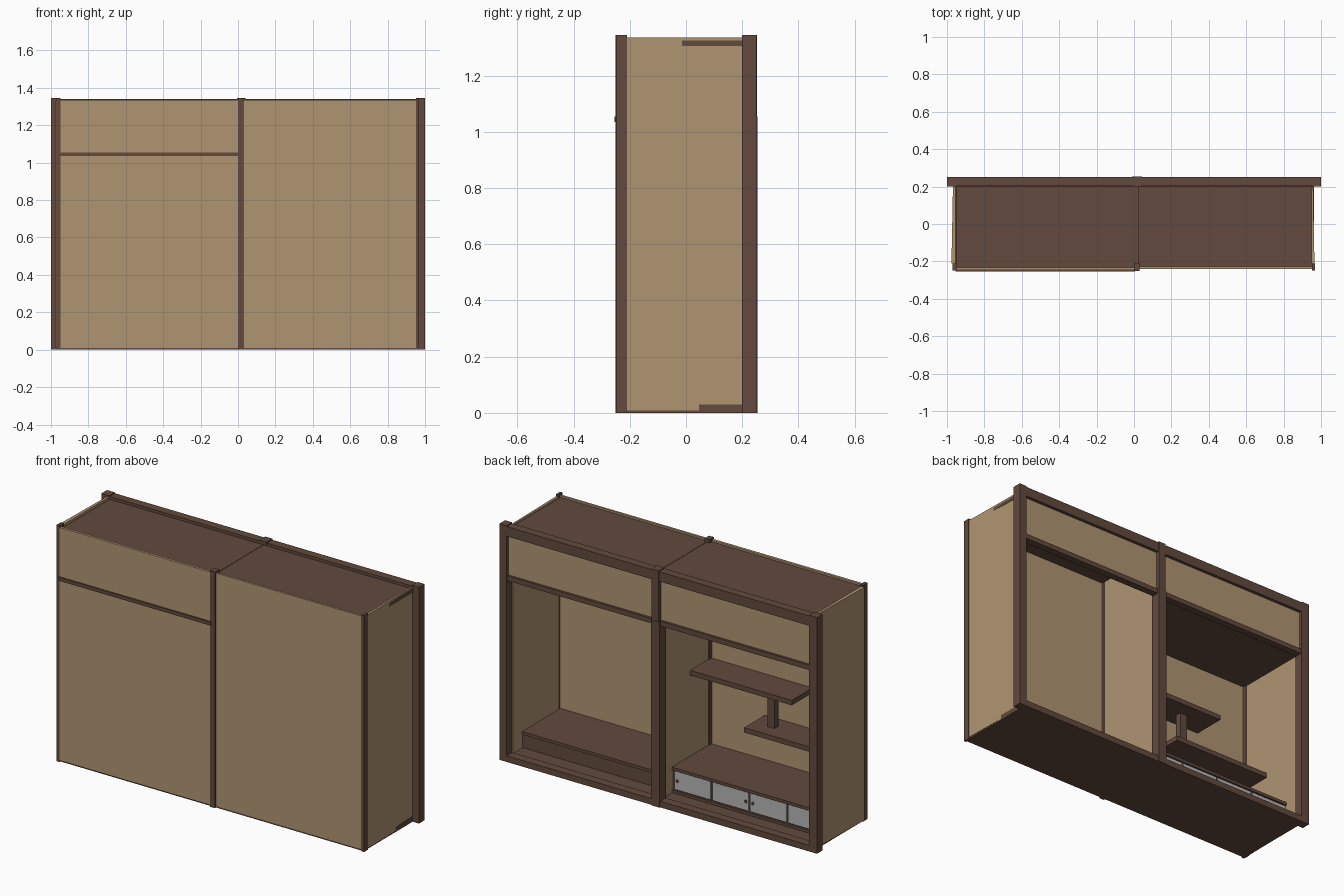
import bpy, bmesh, math
from mathutils import Matrix

if "Cube" in bpy.data.objects:
    bpy.data.objects.remove(bpy.data.objects["Cube"])


def material(name, rgb):
    m = bpy.data.materials.new(name)
    m.diffuse_color = (*rgb, 1)
    m.use_nodes = True
    m.node_tree.nodes["Principled BSDF"].inputs["Base Color"].default_value = m.diffuse_color
    return m


WOOD = material("dark_wood", (0.122, 0.067, 0.047))
TAN = material("tan_plaster", (0.434, 0.301, 0.171))
GREY = material("grey_paper", (0.47, 0.47, 0.47))


def finish(name, bm, mat):
    bmesh.ops.recalc_face_normals(bm, faces=bm.faces)
    me = bpy.data.meshes.new(name)
    bm.to_mesh(me)
    bm.free()
    me.materials.append(mat)
    ob = bpy.data.objects.new(name, me)
    bpy.context.collection.objects.link(ob)
    return ob


def prism(name, outline, z0, z1, mat):
    """Upright prism over a plan outline."""
    bm = bmesh.new()
    face = bm.faces.new([bm.verts.new((x, y, z0)) for x, y in outline])
    ext = bmesh.ops.extrude_face_region(bm, geom=[face])["geom"]
    for v in ext:
        if isinstance(v, bmesh.types.BMVert):
            v.co.z = z1
    return finish(name, bm, mat)


def box(name, x0, x1, y0, y1, z0, z1, mat=WOOD):
    return prism(name, [(x0, y0), (x1, y0), (x1, y1), (x0, y1)], z0, z1, mat)


H = 1.345

# Posts on the open side and thinner posts on the closed side
box("open_post_left", -1, -0.95, 0.2, 0.25, 0, H)
box("open_post_right", 0.955, 1, 0.2, 0.25, 0, H)
box("open_post_middle", -0.005, 0.04, 0.2, 0.253, 0, H)
box("open_post_middle_lower", -0.012, 0.042, 0.198, 0.255, 0, 1.055)
box("wall_post_left", -0.97, -0.95, -0.248, -0.21, 0, H)
box("wall_post_right", 0.952, 0.967, -0.248, -0.21, 0, H)
box("wall_post_middle", 0.0, 0.03, -0.25, -0.21, 0, H)

# Floor and ceiling boards
box("floor", -0.96, 0.9605, -0.235, 0.2, 0.004, 0.03)
box("floor_underside", -0.965, 0.96, -0.24, 0.2, 0, 0.008)
box("ceiling_left", -0.95, 0.019, -0.232, 0.2, 1.305, 1.325)
box("ceiling_right", 0.021, 0.9615, -0.232, 0.2, 1.305, 1.325)

# Plaster walls, the end walls being slightly out of square
box("closed_wall_left", -0.955, 0.0, -0.247, -0.232, 0.008, 1.335, TAN)
box("closed_wall_right", 0.03, 0.955, -0.24, -0.228, 0.008, 1.335, TAN)
prism("end_wall_left", [(-0.955, -0.21), (-0.955, 0.2), (-0.968, 0.2), (-0.976, -0.21)],
      0.008, 1.335, TAN)
prism("end_wall_right", [(0.95, -0.21), (0.95, 0.2), (0.958, 0.2), (0.9647, -0.21)],
      0.008, 1.335, TAN)
box("divider_wall", 0.005, 0.028, -0.23, 0.2, 0.03, 1.305, TAN)

# Beams, rails, sills and upper panels across the open side of each bay
for bay, x0, x1 in (("left", -0.95, -0.005), ("right", 0.04, 0.955)):
    box("top_beam_" + bay, x0, x1, 0.202, 0.25, 1.285, 1.34)
    box("lower_rail_" + bay, x0, x1, 0.205, 0.245, 1.03, 1.058)
    box("sill_" + bay, x0, x1, 0.2, 0.25, 0, 0.035)
    box("upper_panel_" + bay, x0, x1, 0.218, 0.232, 1.055, 1.29, TAN)

# Board closing the upper cupboard, its edge showing through the closed wall
box("upper_cupboard_board", -0.955, 0.005, -0.255, 0.206, 1.035, 1.055)

# Raised platform in the wide alcove
box("platform_top", 0.028, 0.952, -0.23, 0.118, 0.107, 0.124)
box("platform_base", 0.028, 0.952, -0.23, 0.112, 0.03, 0.107)

# Staggered shelves with their support
box("upper_shelf", -0.635, 0.006, -0.235, -0.045, 0.635, 0.663)
box("lower_shelf", -0.957, -0.335, -0.235, -0.045, 0.4, 0.428)
box("shelf_support", -0.47, -0.425, -0.16, -0.125, 0.428, 0.635)

# Low cabinet with four sliding doors
box("low_cabinet_body", -0.955, 0.006, -0.235, 0.108, 0.03, 0.16)
box("low_cabinet_top", -0.957, 0.007, -0.235, 0.12, 0.158, 0.175)
box("low_cabinet_base", -0.957, 0.007, -0.2, 0.12, 0.03, 0.045)
for i in range(4):
    right = -0.002 - i * 0.2385
    left = right - 0.2385
    box(f"door_{i + 1}", left + 0.005, right - 0.005, 0.107, 0.114, 0.05, 0.154, GREY)
    # Round finger pulls, paired at the middle of the cabinet's doors
    bm = bmesh.new()
    x = right - 0.022 if i % 2 == 0 else left + 0.022
    turn = Matrix.Translation((x, 0.115, 0.1)) @ Matrix.Rotation(math.pi / 2, 4, 'X')
    bmesh.ops.create_cone(bm, cap_ends=True, segments=12, radius1=0.009,
                          radius2=0.009, depth=0.006, matrix=turn)
    finish(f"door_pull_{i + 1}", bm, WOOD)
